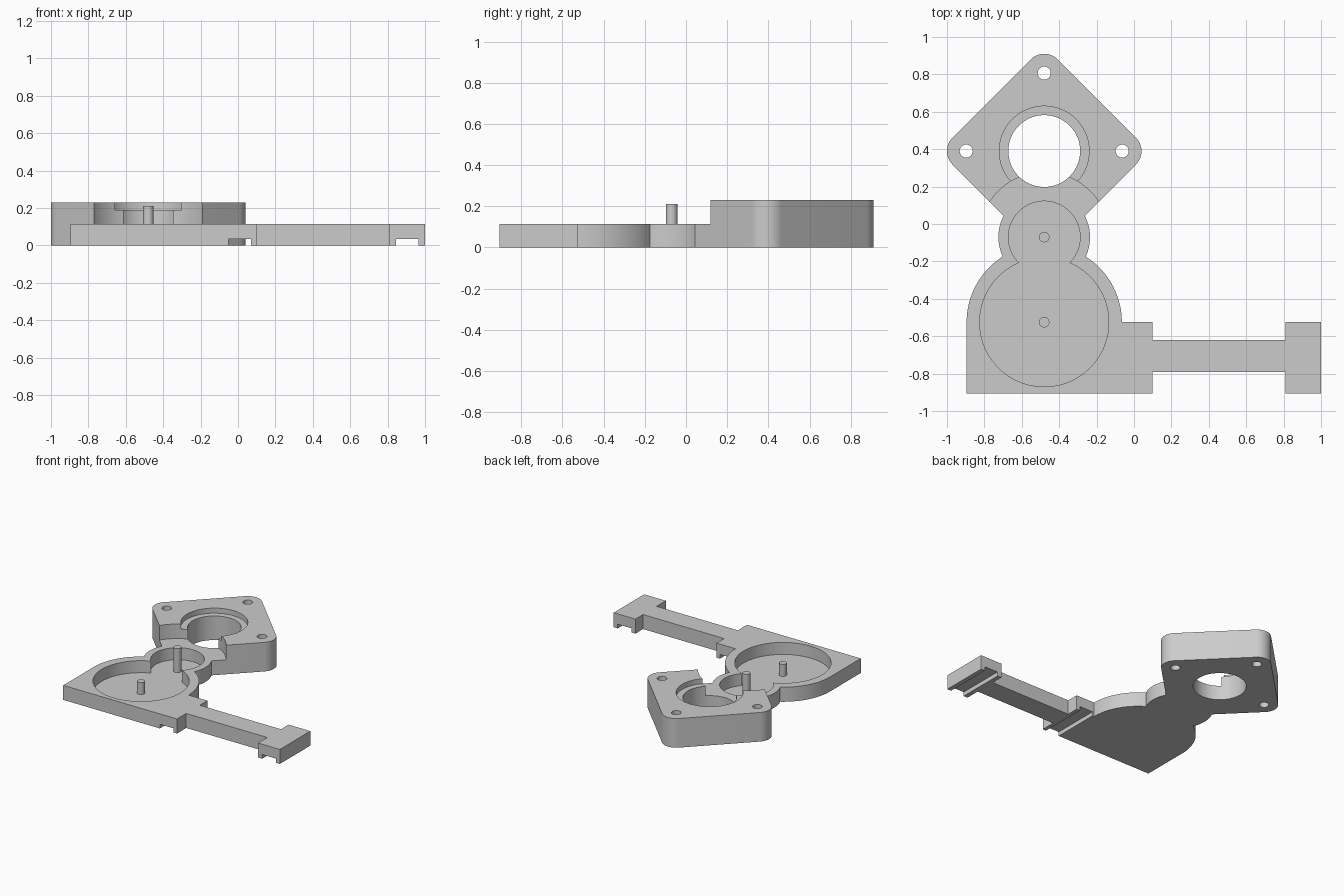
import bpy, bmesh, math

cube = bpy.data.objects.get("Cube")
if cube:
    bpy.data.objects.remove(cube, do_unlink=True)

grey = bpy.data.materials.new("grey plastic")
grey.use_nodes = True
grey.diffuse_color = (0.6, 0.6, 0.6, 1)
grey.node_tree.nodes["Principled BSDF"].inputs["Base Color"].default_value = (0.6, 0.6, 0.6, 1)

AXIS = -0.48                    # x of the gear train centre line
MOTOR, PINION, GEAR = 0.39, -0.07, -0.525   # y of the three axes
PLATE, MOUNT, FLOOR = 0.115, 0.23, 0.02     # heights


def arc(cx, cy, r, start, end, n):
    """Points of an arc, angles in degrees."""
    out = []
    for i in range(n + 1):
        a = math.radians(start + (end - start) * i / n)
        out.append((cx + r * math.cos(a), cy + r * math.sin(a)))
    return out


def prism(name, pts, z0, z1):
    """Extrude a closed xy outline from z0 to z1."""
    bm = bmesh.new()
    face = bm.faces.new([bm.verts.new((x, y, z0)) for x, y in pts])
    top = bmesh.ops.extrude_face_region(bm, geom=[face])["geom"]
    for v in top:
        if isinstance(v, bmesh.types.BMVert):
            v.co.z = z1
    bmesh.ops.recalc_face_normals(bm, faces=bm.faces[:])
    mesh = bpy.data.meshes.new(name)
    bm.to_mesh(mesh)
    bm.free()
    mesh.materials.append(grey)
    obj = bpy.data.objects.new(name, mesh)
    bpy.context.collection.objects.link(obj)
    return obj


def cylinder(name, x, y, r, z0, z1, n=96):
    return prism(name, arc(x, y, r, 0, 360, n)[:-1], z0, z1)


def box(name, x0, x1, y0, y1, z0, z1):
    return prism(name, [(x0, y0), (x1, y0), (x1, y1), (x0, y1)], z0, z1)


def combine(target, others, operation):
    """Apply booleans in order, then drop the helpers."""
    for other in others:
        mod = target.modifiers.new("bool", 'BOOLEAN')
        mod.solver = 'EXACT'
        mod.operation = operation
        mod.object = other
        other.hide_render = True
    bpy.context.view_layer.update()
    graph = bpy.context.evaluated_depsgraph_get()
    mesh = bpy.data.meshes.new_from_object(target.evaluated_get(graph))
    target.modifiers.clear()
    target.data = mesh
    for other in others:
        bpy.data.objects.remove(other, do_unlink=True)


def smooth(obj):
    bpy.ops.object.select_all(action='DESELECT')
    obj.select_set(True)
    bpy.context.view_layer.objects.active = obj
    bpy.ops.object.shade_smooth_by_angle(angle=math.radians(30))


# Base plate outline: corner block, side arm with end tab, two gear housings
R, r, d = 0.415, 0.245, PINION - GEAR
along = (d * d + R * R - r * r) / (2 * d)
across = math.sqrt(R * R - along * along)
gear_angle = math.degrees(math.atan2(along, across))
pinion_angle = math.degrees(math.atan2(along - d, across))
outline = [(-0.895, -0.905), (0.10, -0.905), (0.10, -0.79), (0.81, -0.79),
           (0.81, -0.905), (1.0, -0.905), (1.0, GEAR), (0.81, GEAR),
           (0.81, -0.62), (0.10, -0.62), (0.10, GEAR)]
outline += arc(AXIS, GEAR, R, 0, gear_angle, 24)
outline += arc(AXIS, PINION, r, pinion_angle, 180 - pinion_angle, 60)[1:-1]
outline += arc(AXIS, GEAR, R, 180 - gear_angle, 180, 24)
body = prism("gearbox_plate", outline, 0, PLATE)

# Motor mount: rounded diamond, lowered around the pinion
diamond = []
for k in range(4):
    a = math.radians(90 * k)
    diamond += arc(AXIS + 0.417 * math.cos(a), MOTOR + 0.417 * math.sin(a),
                   0.103, 90 * k - 45, 90 * k + 45, 16)
mount = prism("motor_mount", diamond, 0, MOUNT)
combine(mount, [cylinder("clearance", AXIS, PINION, 0.347, PLATE, 0.4)], 'DIFFERENCE')
combine(body, [mount], 'UNION')

# Motor bore with counterbore, screw holes, gear pockets and rail grooves
cutters = [cylinder("bore", AXIS, MOTOR, 0.192, -0.1, 0.4),
           cylinder("counterbore", AXIS, MOTOR, 0.24, 0.19, 0.4),
           cylinder("gear_pocket", AXIS, GEAR, 0.345, FLOOR, 0.4),
           cylinder("pinion_pocket", AXIS, PINION, 0.192, FLOOR, 0.4)]
for dx, dy in ((-0.417, 0), (0.417, 0), (0, 0.417)):
    cutters.append(cylinder("screw_hole", AXIS + dx, MOTOR + dy, 0.035, -0.1, 0.4, 32))
for x0, x1 in ((-0.05, 0.07), (0.845, 0.965)):
    cutters.append(box("rail_groove", x0, x1, -1.0, -0.5, -0.1, 0.033))
combine(body, cutters, 'DIFFERENCE')
smooth(body)

# Axle pins standing on the pocket floors
for name, y, top in (("gear_pin", GEAR, PLATE), ("pinion_pin", PINION, 0.21)):
    smooth(cylinder(name, AXIS, y, 0.028, FLOOR - 0.005, top, 32))
